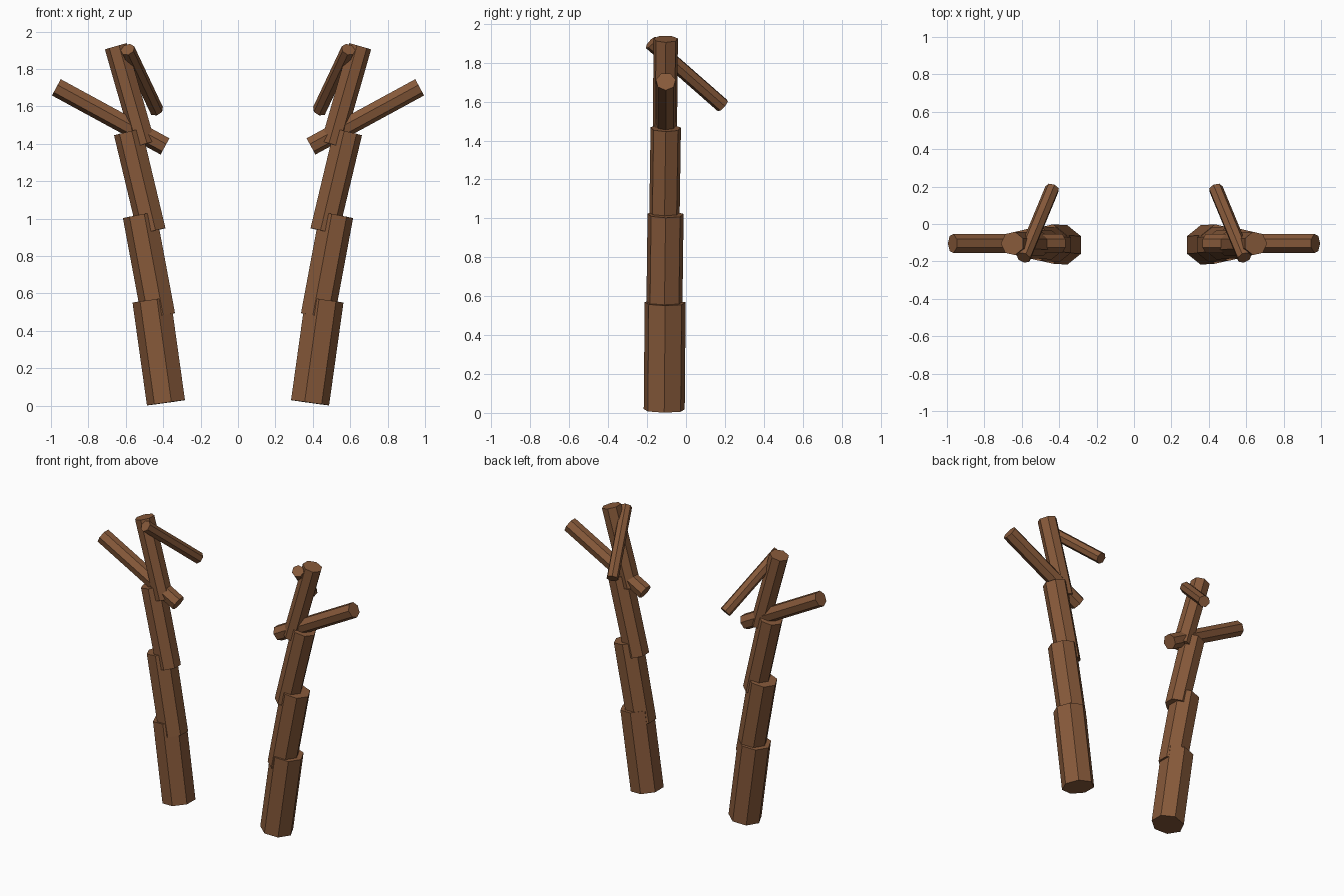
import bpy, bmesh
from mathutils import Vector, Matrix

if "Cube" in bpy.data.objects:
    bpy.data.objects.remove(bpy.data.objects["Cube"])

bark = bpy.data.materials.new("bark")
bark.diffuse_color = (0.24, 0.10, 0.042, 1)
bark.use_nodes = True
bark.node_tree.nodes["Principled BSDF"].inputs["Base Color"].default_value = bark.diffuse_color

def branch(name, start, end, radius):
    """Seven-sided log between two points, mirrored to the other side."""
    start, end = Vector(start), Vector(end)
    z = (end - start).normalized()
    x = Vector((0, 1, 0)).cross(z).normalized()
    y = z.cross(x)
    frame = Matrix((x, y, z)).transposed().to_4x4()
    frame.translation = (start + end) / 2
    # turn the section so that a corner lies on the local x axis
    turn = Matrix.Identity(4)
    bm = bmesh.new()
    bmesh.ops.create_cone(bm, cap_ends=True, segments=7, radius1=radius,
                          radius2=radius, depth=(end - start).length)
    low = [v for v in bm.verts if v.co.z < 0]
    corner = low[0].co.copy()
    corner.z = 0
    turn = corner.rotation_difference(Vector((1, 0, 0))).to_matrix().to_4x4()
    bm.transform(frame @ turn)
    mesh = bpy.data.meshes.new(name)
    bm.to_mesh(mesh)
    bm.free()
    mesh.materials.append(bark)
    ob = bpy.data.objects.new(name, mesh)
    bpy.context.collection.objects.link(ob)
    mirror = ob.modifiers.new("other_side", 'MIRROR')
    mirror.use_mirror_merge = False

# Main stem, four overlapping logs getting thinner and leaning further out
branch("stem_base", (0.380, -0.112, 0.016), (0.457, -0.107, 0.566), 0.108)
branch("stem_lower", (0.421, -0.112, 0.479), (0.522, -0.105, 1.020), 0.095)
branch("stem_upper", (0.458, -0.112, 0.932), (0.585, -0.104, 1.464), 0.080)
branch("stem_tip", (0.500, -0.109, 1.398), (0.650, -0.104, 1.922), 0.064)
# Side prongs
branch("outer_prong", (0.389, -0.104, 1.388), (0.970, -0.104, 1.704), 0.052)
branch("rear_prong", (0.590, -0.180, 1.904), (0.437, 0.189, 1.580), 0.039)
